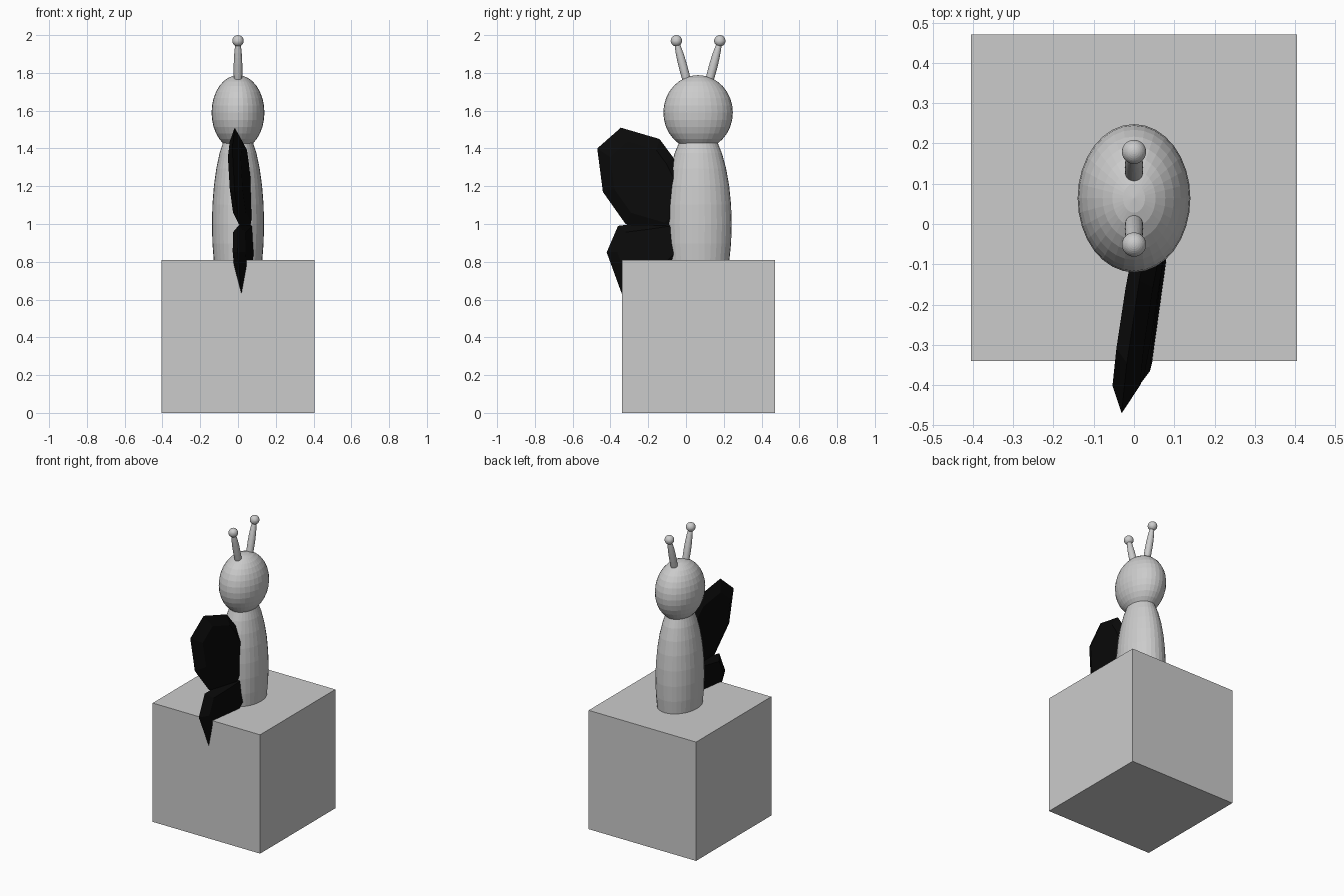
import bpy, bmesh
from mathutils import Vector

if "Cube" in bpy.data.objects:
    bpy.data.objects.remove(bpy.data.objects["Cube"])


def ellipsoid(name, loc, radii, tilt=0.0):
    bpy.ops.mesh.primitive_uv_sphere_add(segments=32, ring_count=16, radius=1,
                                         location=loc, rotation=(tilt, 0, 0))
    ob = bpy.context.object
    ob.name = name
    ob.scale = radii
    return ob


def wing_plane(y, z):
    # the wing sheet is slightly turned and leaning
    return 0.037 + 0.14 * (y + 0.1) - 0.04 * (z - 1.0)


def wing_lobe(name, outline, inset, half, mat):
    # thin rim on the sheet, thick inset faces on either side
    bm = bmesh.new()
    c = sum((Vector(p) for p in outline), Vector((0, 0))) / len(outline)

    def ring(scale, offset):
        pts = [c + (Vector(p) - c) * scale for p in outline]
        return [bm.verts.new((wing_plane(p.x, p.y) + offset, p.x, p.y)) for p in pts]

    rim = ring(1.0, 0.0)
    n = len(rim)
    for s in (1, -1):
        side = ring(inset, s * half)
        bm.faces.new(side)
        for i in range(n):
            j = (i + 1) % n
            bm.faces.new((rim[i], rim[j], side[j], side[i]))
    bmesh.ops.recalc_face_normals(bm, faces=bm.faces[:])
    me = bpy.data.meshes.new(name)
    bm.to_mesh(me)
    bm.free()
    me.materials.append(mat)
    ob = bpy.data.objects.new(name, me)
    bpy.context.collection.objects.link(ob)


# block it stands on
bpy.ops.mesh.primitive_cube_add(size=0.81, location=(0, 0.065, 0.405))
bpy.context.object.name = "base_block"

# body and head
ellipsoid("body", (0, 0.065, 1.0), (0.138, 0.177, 0.53))
ellipsoid("head", (0, 0.064, 1.59), (0.14, 0.184, 0.198))

# antennae with ball tips
for side, label in ((-1, "front"), (1, "back")):
    ellipsoid(label + "_antenna", (0, 0.064 + side * 0.076, 1.82),
              (0.023, 0.023, 0.17), -side * 0.26)
    ellipsoid(label + "_antenna_tip", (0, 0.064 + side * 0.115, 1.97),
              (0.03, 0.03, 0.03))

# black wing in two lobes
black = bpy.data.materials.new("black")
black.diffuse_color = (0.003, 0.003, 0.003, 1)
black.use_nodes = True
black.node_tree.nodes["Principled BSDF"].inputs["Base Color"].default_value = black.diffuse_color
wing_lobe("upper_wing", [(0.0, 1.22), (-0.07, 1.355), (-0.14, 1.45), (-0.345, 1.51),
                         (-0.47, 1.40), (-0.44, 1.17), (-0.32, 1.0), (-0.08, 0.93),
                         (0.0, 1.0)], 0.74, 0.034, black)
wing_lobe("lower_wing", [(0.0, 1.04), (-0.2, 1.01), (-0.36, 0.99), (-0.42, 0.85),
                         (-0.325, 0.59), (-0.15, 0.70), (0.0, 0.85)],
          0.74, 0.034, black)
